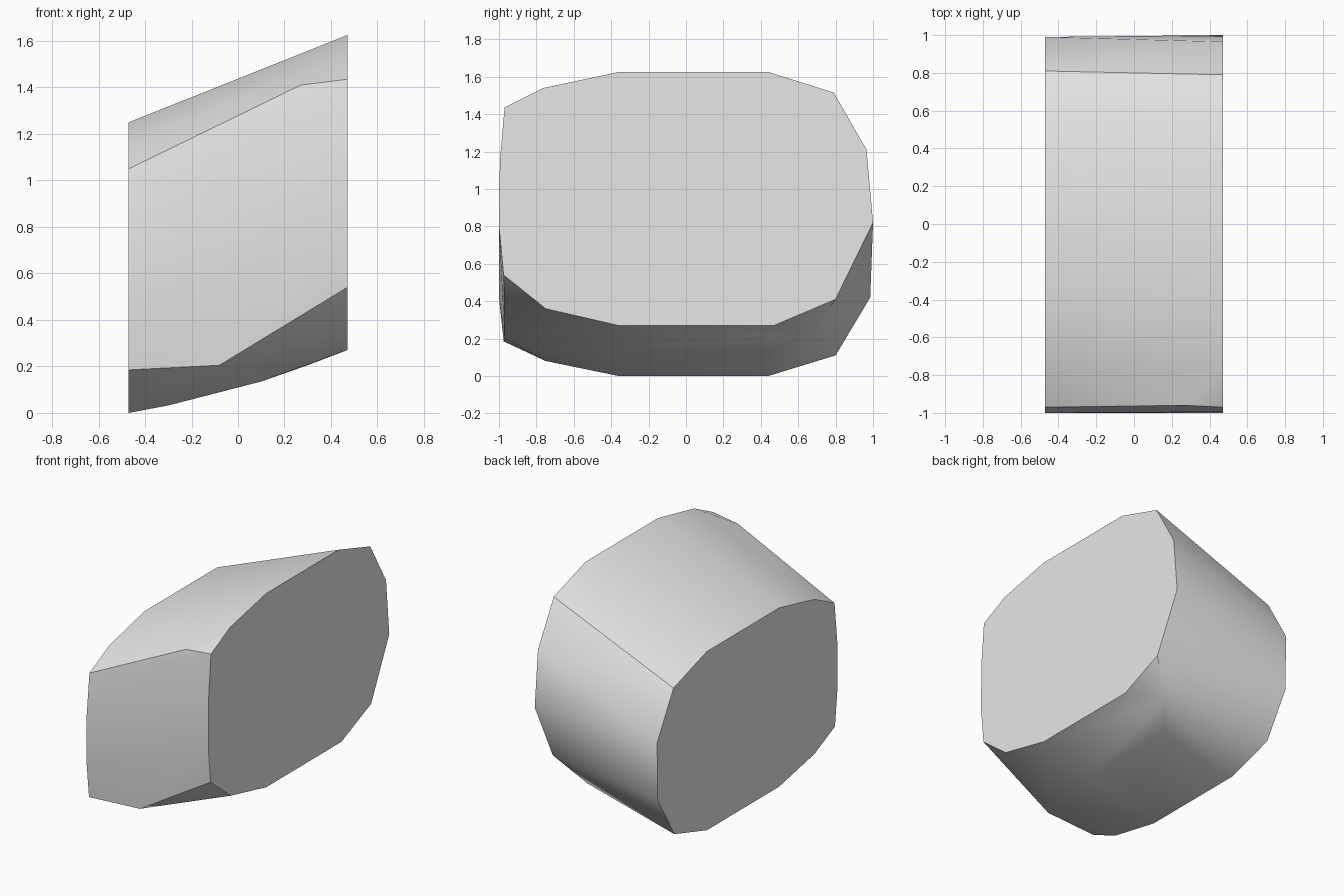
import bpy, bmesh, math

cube = bpy.data.objects.get("Cube")
if cube:
    bpy.data.objects.remove(cube, do_unlink=True)

# Plain grey finish
grey = bpy.data.materials.new("light grey")
grey.use_nodes = True
colour = (0.8, 0.8, 0.8, 1)
grey.diffuse_color = colour
grey.node_tree.nodes["Principled BSDF"].inputs["Base Color"].default_value = colour

HALF = 0.47

# End outlines as (y, z), counterclockwise from the bottom front
high_end = [(-0.36, 0.27), (0.47, 0.27), (0.8, 0.41), (1, 0.82), (0.965, 1.21),
            (0.79, 1.515), (0.44, 1.625), (-0.36, 1.625), (-0.76, 1.54),
            (-0.97, 1.435), (-0.995, 1.15), (-1, 0.8), (-0.975, 0.54), (-0.75, 0.36)]
low_end = [(-0.36, 0), (0.44, 0), (0.8, 0.11), (0.985, 0.42), (0.99, 0.82),
           (0.81, 1.135), (0.44, 1.25), (-0.36, 1.25), (-0.75, 1.16),
           (-0.97, 1.05), (-1, 0.77), (-1, 0.42), (-0.975, 0.185), (-0.75, 0.08)]

# Corners between the ends, where the edges bend outward
bends = [(-0.08, -0.97, 0.205), (0.27, -0.96, 1.41), (0.3, 0.66, 0.205)]
for x, z in [(-0.3, 0.032), (0.1, 0.135)]:
    bends += [(x, -0.36, z), (x, 0.42, z)]

points = [(HALF, y, z) for y, z in high_end]
points += [(-HALF, y, z) for y, z in low_end] + bends

# Slanted block: wrap a convex skin over the outlines
bm = bmesh.new()
for p in points:
    bm.verts.new(p)
hull = bmesh.ops.convex_hull(bm, input=bm.verts[:])
loose = {v for v in hull["geom_interior"] + hull["geom_unused"]
         if isinstance(v, bmesh.types.BMVert)}
bmesh.ops.delete(bm, geom=list(loose), context="VERTS")
bmesh.ops.dissolve_limit(bm, angle_limit=math.radians(0.5),
                         verts=bm.verts[:], edges=bm.edges[:])
bmesh.ops.recalc_face_normals(bm, faces=bm.faces[:])

mesh = bpy.data.meshes.new("slanted_block")
bm.to_mesh(mesh)
bm.free()
mesh.materials.append(grey)
block = bpy.data.objects.new("slanted_block", mesh)
bpy.context.collection.objects.link(block)

# Soft bands with crisp ends
bpy.ops.object.select_all(action="DESELECT")
block.select_set(True)
bpy.context.view_layer.objects.active = block
bpy.ops.object.shade_smooth_by_angle(angle=math.radians(30))
